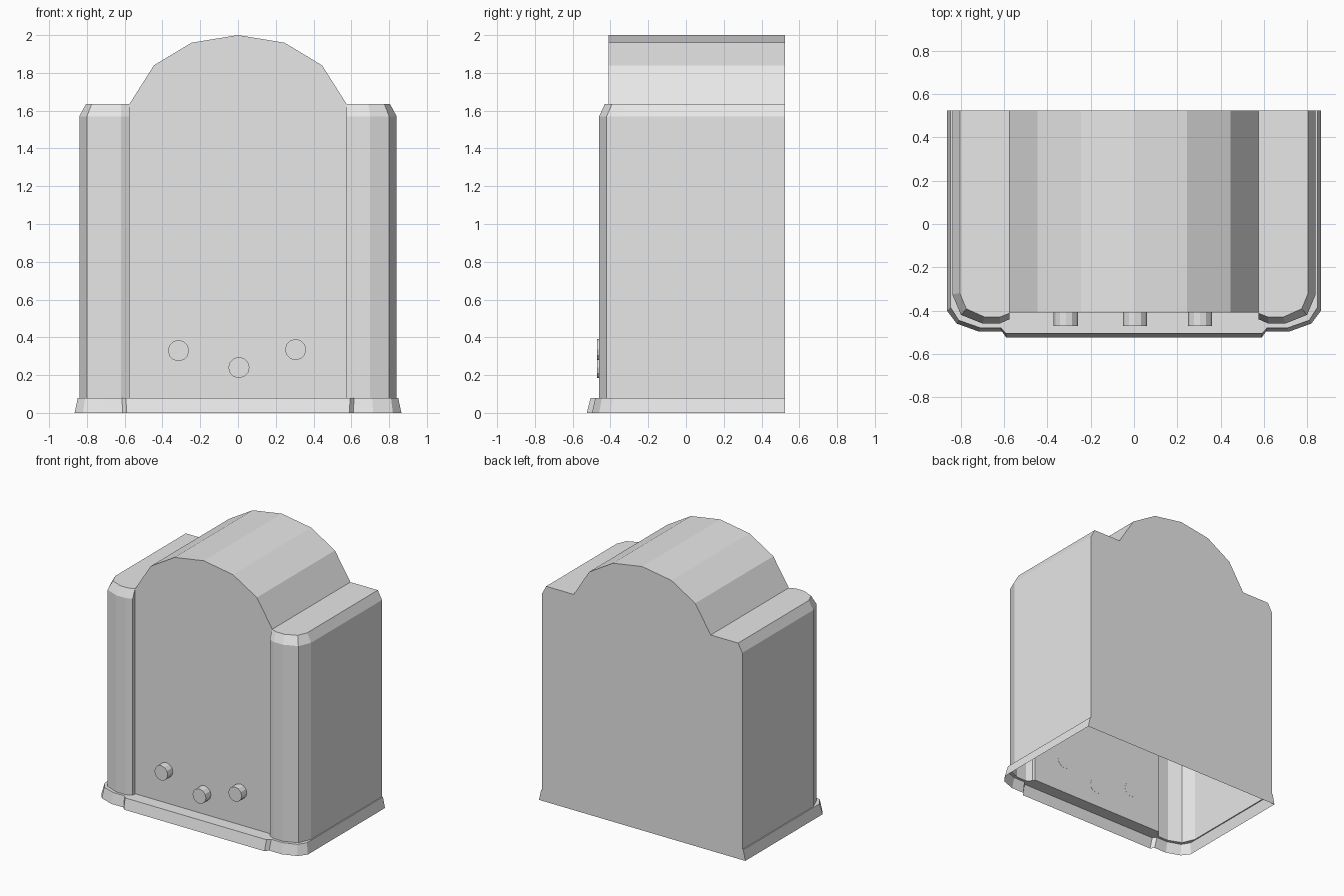
import bpy
import bmesh

cube = bpy.data.objects.get("Cube")
if cube:
    bpy.data.objects.remove(cube, do_unlink=True)

GREY = (0.8, 0.8, 0.8, 1.0)
grey = bpy.data.materials.new("plain grey")
grey.use_nodes = True
grey.diffuse_color = GREY
grey.node_tree.nodes["Principled BSDF"].inputs["Base Color"].default_value = GREY

FRONT, BACK = -0.41, 0.525
LEDGE, BEVEL, SHOULDER = 0.08, 1.57, 1.635

# Half outlines seen from above, running from the middle of the front to the back
body = [(0, FRONT), (0.575, FRONT), (0.575, -0.44), (0.62, -0.46), (0.70, -0.46),
        (0.80, -0.42), (0.84, -0.325), (0.84, BACK)]
shoulder = [(0.575, FRONT), (0.575, -0.412), (0.62, -0.43), (0.69, -0.43),
            (0.775, -0.392), (0.805, -0.32), (0.805, BACK)]
rim_top = [(0, -0.505), (0.593, -0.505), (0.615, -0.48), (0.66, -0.48), (0.71, -0.48),
           (0.81, -0.445), (0.848, -0.385), (0.848, BACK)]
rim_low = [(0, BACK * -1), (0.59, BACK * -1), (0.61, -0.498), (0.66, -0.498), (0.715, -0.498),
           (0.82, -0.46), (0.865, -0.40), (0.865, BACK)]

# Half arch seen from the front, from the shoulder up to the crown
arch = [(0.575, SHOULDER), (0.445, 1.84), (0.245, 1.96), (0, 2)]


def at_height(outline, z):
    return [(x, y, z) for x, y in outline]


def at_depth(outline, y):
    return [(x, y, z) for x, z in outline]


def strip(a, b):
    """Quads joining two rows of points."""
    return [(a[i], a[i + 1], b[i + 1], b[i]) for i in range(len(a) - 1)]


def mirrored_shell(name, polygons):
    bm = bmesh.new()
    for poly in polygons:
        bm.faces.new([bm.verts.new(p) for p in poly])
    bmesh.ops.remove_doubles(bm, verts=bm.verts, dist=0.0005)
    bmesh.ops.recalc_face_normals(bm, faces=bm.faces)
    mesh = bpy.data.meshes.new(name)
    bm.to_mesh(mesh)
    bm.free()
    mesh.materials.append(grey)
    obj = bpy.data.objects.new(name, mesh)
    bpy.context.collection.objects.link(obj)
    mirror = obj.modifiers.new("Mirror", 'MIRROR')
    mirror.merge_threshold = 0.0005
    return obj


# Cabinet: rounded front columns, bevelled shoulders, arched panel, roof and flat back
columns = body[1:]
case = strip(at_height(columns, LEDGE), at_height(columns, BEVEL))
case += strip(at_height(columns, BEVEL), at_height(shoulder, SHOULDER))
case.append(at_height(shoulder + [(0.575, BACK)], SHOULDER))
case.append(at_depth([(0, LEDGE), (0.575, LEDGE), (0.575, BEVEL)] + arch, FRONT))
case += strip(at_depth(arch, FRONT), at_depth(arch, BACK))
case.append(at_depth([(0, LEDGE), (0.84, LEDGE), (0.84, BEVEL), (0.805, SHOULDER)] + arch, BACK))
mirrored_shell("cabinet", case)

# Flared plinth with a flat ledge, open underneath
plinth = strip(at_height(rim_low, 0), at_height(rim_top, LEDGE))
plinth += strip(at_height(rim_top, LEDGE), at_height(body, LEDGE))
plinth.append(at_depth([(0, 0), (0.865, 0), (0.848, LEDGE), (0.84, LEDGE), (0, LEDGE)], BACK))
mirrored_shell("plinth", plinth)

# Three control knobs
for name, x, z in (("right_knob", -0.315, 0.33), ("middle_knob", 0.005, 0.24),
                   ("left_knob", 0.305, 0.335)):
    bpy.ops.mesh.primitive_cylinder_add(vertices=12, radius=0.056, depth=0.062,
                                        location=(x, FRONT - 0.03, z),
                                        rotation=(1.5708, 0, 0))
    knob = bpy.context.object
    knob.name = name
    knob.data.materials.append(grey)
